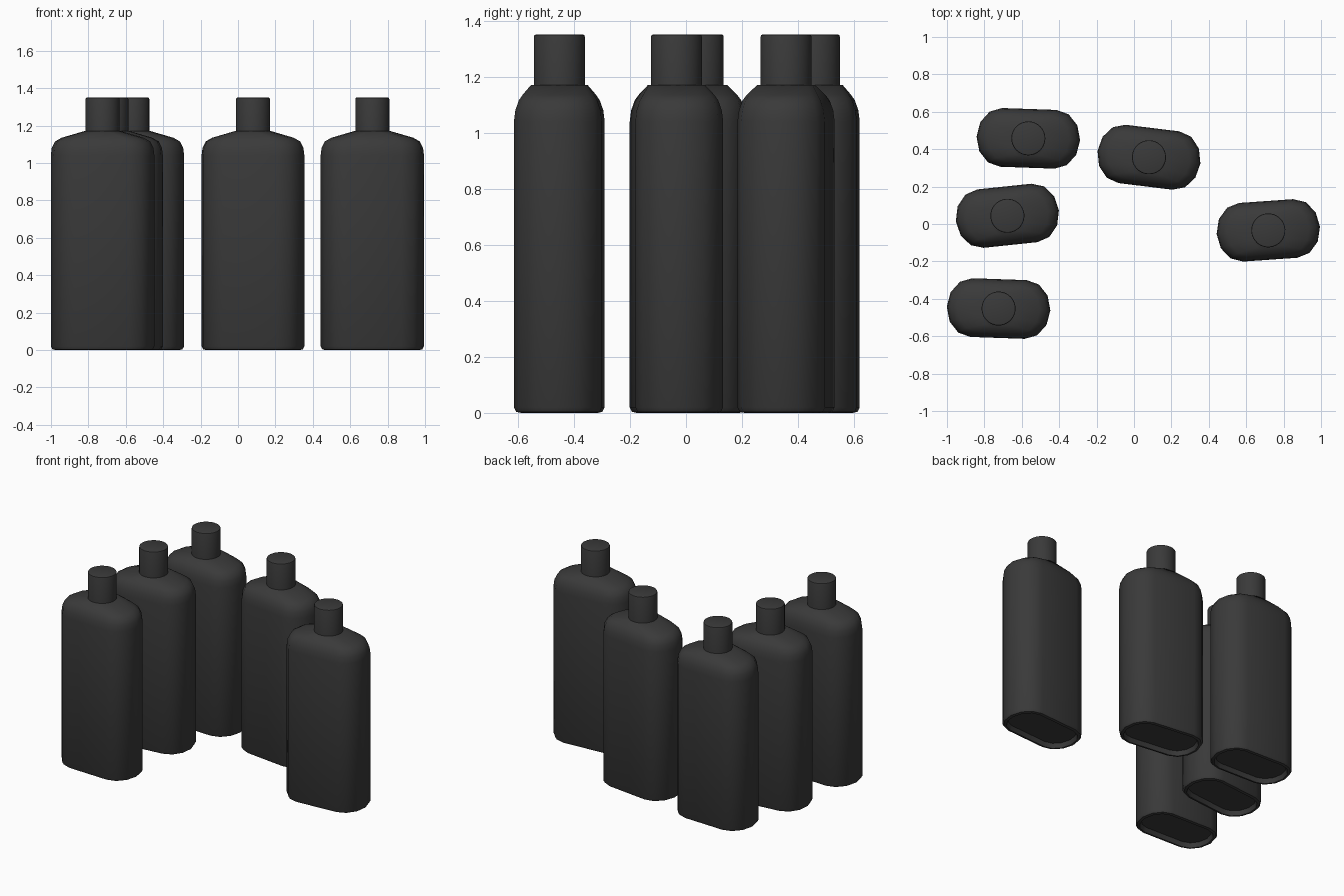
import bpy, bmesh, math

cube = bpy.data.objects.get("Cube")
if cube:
    bpy.data.objects.remove(cube, do_unlink=True)

mat = bpy.data.materials.new("charcoal plastic")
mat.use_nodes = True
mat.diffuse_color = (0.042, 0.042, 0.042, 1)
mat.node_tree.nodes["Principled BSDF"].inputs["Base Color"].default_value = (0.042, 0.042, 0.042, 1)

END_STEPS = 6


def outline(bm, half_w, half_d, flat, z):
    """Flat-sided oval ring with rounded left and right ends."""
    ring = []
    for side in (1, -1):
        for i in range(END_STEPS + 1):
            a = -math.pi / 2 + math.pi * i / END_STEPS
            x = flat + (half_w - flat) * math.cos(a)
            ring.append(bm.verts.new((side * x, side * half_d * math.sin(a), z)))
    return ring


def circle(bm, r, z, n=32):
    return [bm.verts.new((r * math.cos(2 * math.pi * i / n),
                          r * math.sin(2 * math.pi * i / n), z)) for i in range(n)]


def loft(name, bm, rings, cap_start, cap_end):
    for a, b in zip(rings, rings[1:]):
        n = len(a)
        for i in range(n):
            bm.faces.new((a[i], a[(i + 1) % n], b[(i + 1) % n], b[i]))
    if cap_start:
        bm.faces.new(rings[0][::-1])
    if cap_end:
        bm.faces.new(rings[-1])
    mesh = bpy.data.meshes.new(name)
    bm.to_mesh(mesh)
    bm.free()
    mesh.materials.append(mat)
    return mesh


# Body sections: half width, half depth, half length of flat side, height
SECTIONS = [
    (0.24, 0.122, 0.14, 0.03), (0.25, 0.132, 0.145, 0.0), (0.268, 0.149, 0.145, 0.004),
    (0.277, 0.157, 0.145, 0.02), (0.277, 0.157, 0.145, 1.04), (0.272, 0.152, 0.142, 1.08),
    (0.255, 0.14, 0.135, 1.115), (0.22, 0.127, 0.115, 1.135), (0.1, 0.1, 0.03, 1.17),
]
bm = bmesh.new()
body_mesh = loft("bottle_body", bm, [outline(bm, *s) for s in SECTIONS], True, True)

# Cap sections: radius, height
bm = bmesh.new()
cap_mesh = loft("bottle_cap", bm, [circle(bm, r, z) for r, z in
                [(0.091, 1.15), (0.091, 1.342), (0.089, 1.348), (0.084, 1.35)]], True, True)

# Five bottles: x, y, turn in degrees
PLACES = [(-0.724, -0.452, -2), (-0.677, 0.044, 6), (-0.565, 0.458, -2),
          (0.08, 0.357, -7), (0.718, -0.034, 4)]
for number, (x, y, turn) in enumerate(PLACES, 1):
    for mesh in (body_mesh, cap_mesh):
        ob = bpy.data.objects.new(f"{mesh.name}_{number}", mesh)
        ob.location = (x, y, 0)
        ob.rotation_euler.z = math.radians(turn)
        bpy.context.collection.objects.link(ob)
        bpy.ops.object.select_all(action='DESELECT')
        ob.select_set(True)
        bpy.context.view_layer.objects.active = ob
        if number == 1:
            bpy.ops.object.shade_smooth_by_angle(angle=math.radians(40))
